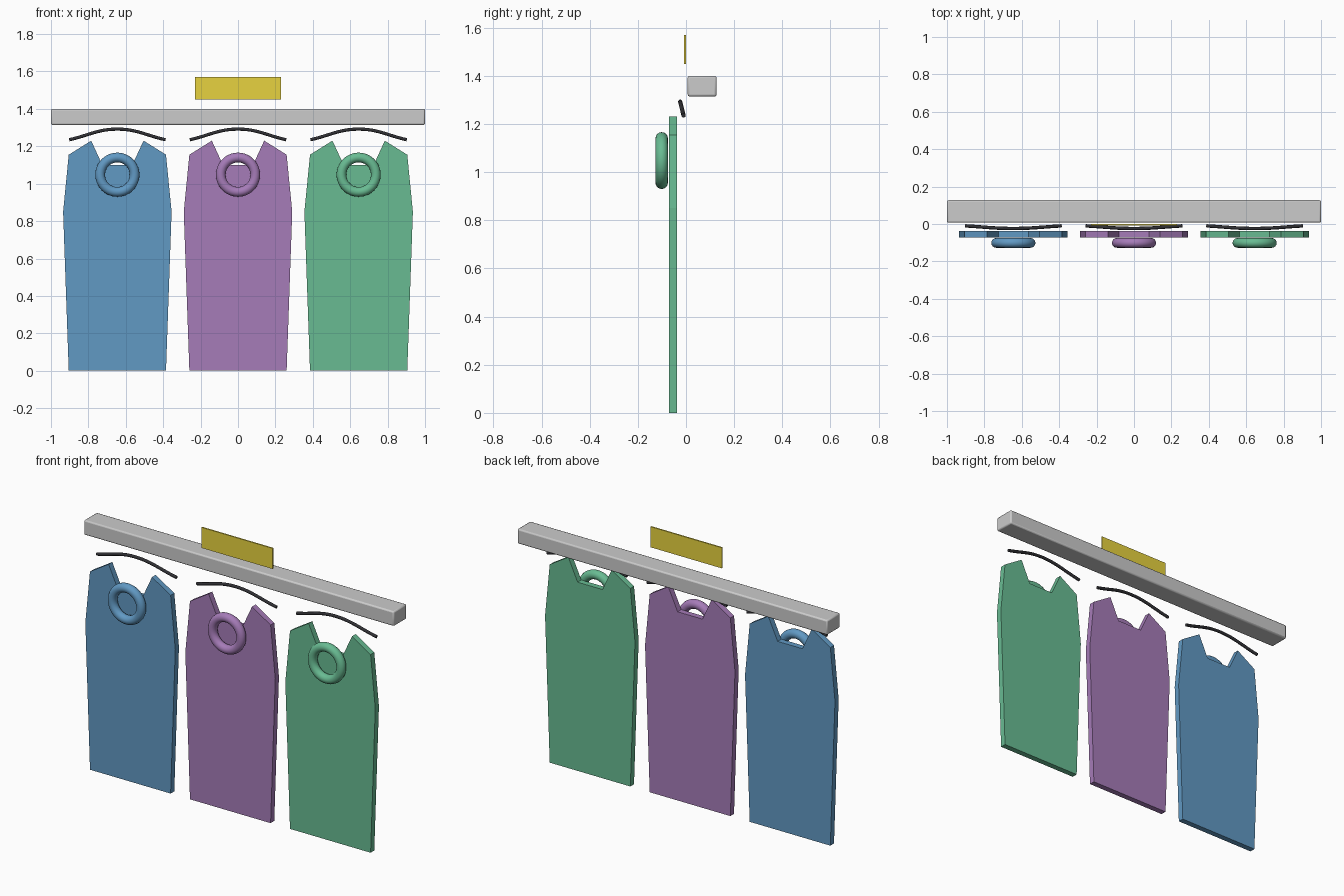
import bpy, bmesh
from math import radians

if "Cube" in bpy.data.objects:
    bpy.data.objects.remove(bpy.data.objects["Cube"])


def material(name, rgb):
    m = bpy.data.materials.new(name)
    m.diffuse_color = (*rgb, 1)
    m.use_nodes = True
    m.node_tree.nodes["Principled BSDF"].inputs["Base Color"].default_value = m.diffuse_color
    return m


def box(name, x, y, z, bevel=0.0, mat=None):
    """Box from (min, max) pairs on each axis."""
    bpy.ops.mesh.primitive_cube_add(size=1, location=[sum(p) / 2 for p in (x, y, z)])
    ob = bpy.context.object
    ob.name = name
    ob.scale = [p[1] - p[0] for p in (x, y, z)]
    bpy.ops.object.transform_apply(location=False, rotation=False, scale=True)
    if bevel:
        mod = ob.modifiers.new("bevel", 'BEVEL')
        mod.width, mod.segments = bevel, 2
        bpy.ops.object.shade_smooth_by_angle(angle=radians(30))
    if mat:
        ob.data.materials.append(mat)
    return ob


def apron(name, cx, mat):
    """Half outline mirrored in x, extruded in y."""
    half = [(0.26, 0), (0.29, 0.85), (0.26, 1.155), (0.14, 1.23), (0.08, 1.10)]
    outline = half + [(-x, z) for x, z in reversed(half)]
    bm = bmesh.new()
    face = bm.faces.new([bm.verts.new((x, -0.071, z)) for x, z in outline])
    new = bmesh.ops.extrude_face_region(bm, geom=[face])["geom"]
    bmesh.ops.translate(bm, vec=(0, 0.034, 0),
                        verts=[v for v in new if isinstance(v, bmesh.types.BMVert)])
    bmesh.ops.recalc_face_normals(bm, faces=bm.faces)
    me = bpy.data.meshes.new(name)
    bm.to_mesh(me)
    bm.free()
    ob = bpy.data.objects.new(name, me)
    ob.location.x = cx
    me.materials.append(mat)
    bpy.context.collection.objects.link(ob)


def collar(name, cx, mat):
    bpy.ops.mesh.primitive_torus_add(location=(cx, -0.101, 1.048), rotation=(radians(90), 0, 0),
                                     major_radius=0.092, minor_radius=0.026,
                                     major_segments=48, minor_segments=16)
    ob = bpy.context.object
    ob.name = name
    ob.data.materials.append(mat)
    bpy.ops.object.shade_smooth()


def hanger(name, cx, mat):
    cu = bpy.data.curves.new(name, 'CURVE')
    cu.dimensions = '3D'
    cu.bevel_depth = 0.009
    cu.bevel_resolution = 3
    cu.use_fill_caps = True
    sp = cu.splines.new('BEZIER')
    sp.bezier_points.add(2)
    pts = [(-0.257, -0.01, 1.235), (0, -0.024, 1.292), (0.257, -0.01, 1.235)]
    for p, co in zip(sp.bezier_points, pts):
        p.co = co
        p.handle_left_type = p.handle_right_type = 'AUTO'
    cu.materials.append(mat)
    ob = bpy.data.objects.new(name, cu)
    ob.location.x = cx
    bpy.context.collection.objects.link(ob)


# Wall rail and sign plate
box("wall_rail", (-1, 1), (0.007, 0.127), (1.314, 1.40), 0.008)
box("sign_plate", (-0.23, 0.23), (-0.009, -0.001), (1.45, 1.57),
    mat=material("sign_yellow", (0.8, 0.65, 0.05)))

# Three aprons, each with a collar ring and a hanger
dark = material("hanger_dark", (0.03, 0.03, 0.035))
colours = {"blue": (0.12, 0.32, 0.55), "purple": (0.38, 0.2, 0.48), "green": (0.14, 0.5, 0.29)}
for i, (label, rgb) in enumerate(colours.items()):
    cx = (i - 1) * 0.645
    mat = material("apron_" + label, rgb)
    apron("apron_" + label, cx, mat)
    collar("collar_" + label, cx, mat)
    hanger("hanger_" + label, cx, dark)
